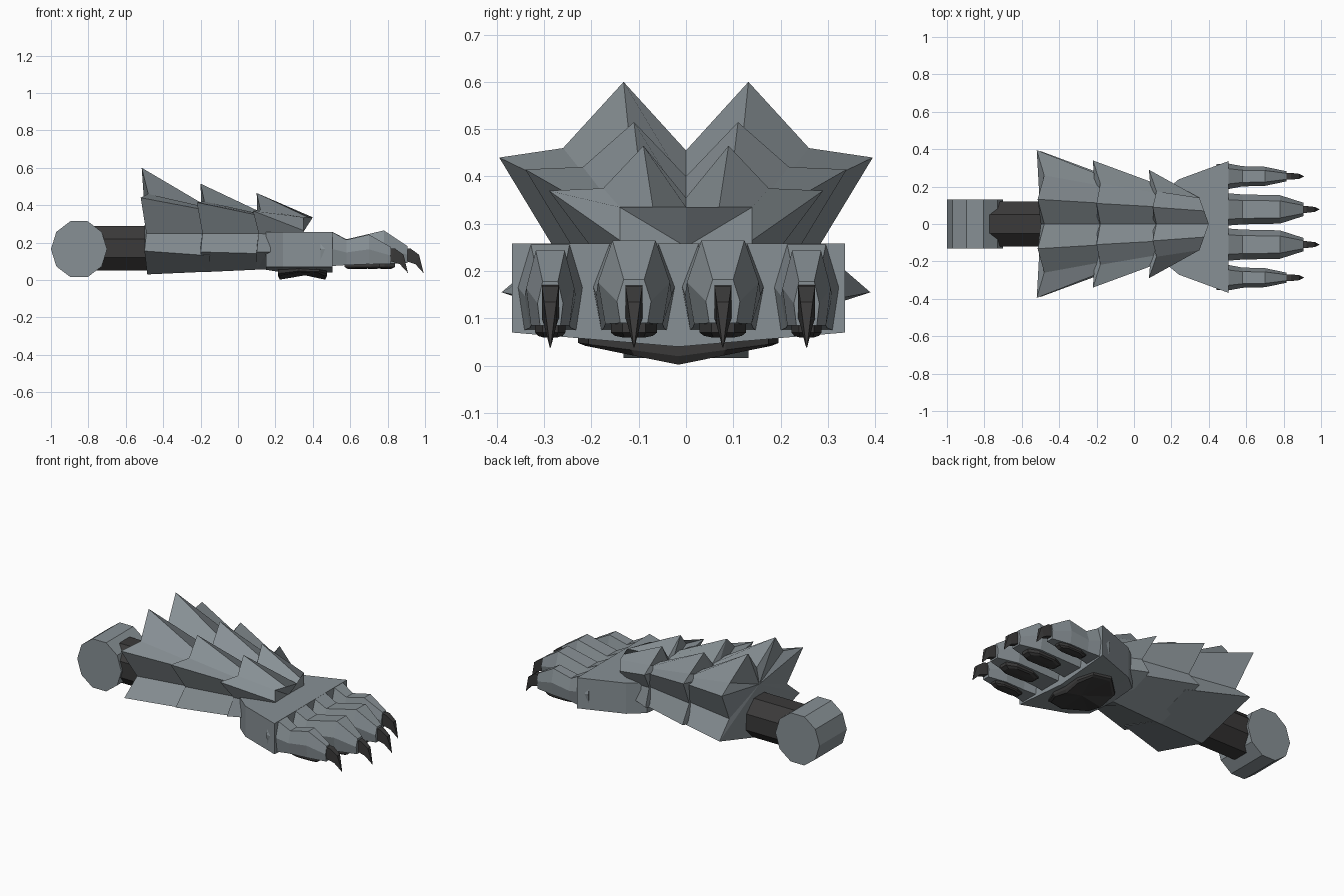
import bpy, bmesh, math
from mathutils import Vector

if "Cube" in bpy.data.objects:
    bpy.data.objects.remove(bpy.data.objects["Cube"])


def material(name, rgb):
    m = bpy.data.materials.new(name)
    m.diffuse_color = (*rgb, 1)
    m.use_nodes = True
    m.node_tree.nodes["Principled BSDF"].inputs["Base Color"].default_value = m.diffuse_color
    return m


FUR = material("fur_grey", (0.245, 0.28, 0.30))
DARK = material("dark_grey", (0.043, 0.042, 0.042))
PAW_Y = -0.016  # the paw sits slightly off the arm axis


def loft(name, rings, mat):
    """Skin a list of equal-length rings; close both ends with a fan."""
    bm = bmesh.new()
    loops = [[bm.verts.new(p) for p in ring] for ring in rings]
    n = len(rings[0])
    for a, b in zip(loops, loops[1:]):
        for i in range(n):
            j = (i + 1) % n
            bm.faces.new((a[i], a[j], b[j], b[i]))
    for ring in (loops[0], loops[-1]):
        mid = bm.verts.new(sum((v.co for v in ring), Vector()) / n)
        for i in range(n):
            bm.faces.new((ring[i], ring[(i + 1) % n], mid))
    bmesh.ops.remove_doubles(bm, verts=bm.verts, dist=1e-5)
    bmesh.ops.recalc_face_normals(bm, faces=bm.faces)
    me = bpy.data.meshes.new(name)
    bm.to_mesh(me)
    bm.free()
    me.materials.append(mat)
    ob = bpy.data.objects.new(name, me)
    bpy.context.collection.objects.link(ob)
    return ob


# Elbow joint: ten-sided drum lying across the arm
def drum(y):
    return [(-0.85 + 0.15 * math.cos(math.tau * i / 10), y,
             0.165 + 0.157 * math.sin(math.tau * i / 10)) for i in range(10)]


loft("elbow_joint", [drum(-0.132), drum(0.132)], FUR)


# Arm rod: octagonal bar between elbow and forearm
def octagon(x):
    r = 0.12 / math.cos(math.pi / 8)
    return [(x, r * math.cos(math.tau * (i + .5) / 8),
             0.17 + r * math.sin(math.tau * (i + .5) / 8)) for i in range(8)]


loft("arm_rod", [octagon(-0.84), octagon(-0.40)], DARK)


# Forearm: three overlapping tiers of swept-back spikes.
# Half profiles run from top centre to bottom centre as (x, y, z).
def mirrored(half):
    return half + [(x, -y, z) for x, y, z in reversed(half[1:-1])]


tiers = {
    "rear": (
        [(-.48, 0, .455), (-.515, .132, .60), (-.48, .26, .46), (-.52, .395, .44),
         (-.49, .28, .25), (-.50, .39, .155), (-.485, 0, .03)],
        [(-.15, 0, .38), (-.15, .11, .385), (-.15, .2, .385), (-.15, .25, .37),
         (-.15, .22, .25), (-.15, .26, .13), (-.15, 0, .045)]),
    "middle": (
        [(-.18, 0, .40), (-.20, .11, .515), (-.18, .218, .42), (-.22, .34, .415),
         (-.19, .24, .25), (-.20, .32, .15), (-.19, 0, .042)],
        [(.16, 0, .335), (.16, .09, .345), (.16, .16, .345), (.16, .2, .335),
         (.16, .18, .25), (.16, .20, .14), (.16, 0, .058)]),
    "front": (
        [(.12, 0, .355), (.10, .09, .465), (.12, .175, .375), (.08, .29, .37),
         (.11, .20, .25), (.10, .25, .15), (.10, 0, .055)],
        [(.40, 0, .335), (.375, .07, .335), (.35, .14, .335), (.35, .14, .265),
         (.35, .14, .22), (.30, .16, .15), (.30, 0, .07)]),
}
for label, (rear, front) in tiers.items():
    loft(f"forearm_spikes_{label}", [mirrored(rear), mirrored(front)], FUR)


# Palm: widening block with a shallow keel underneath
def palm_ring(x, w, keel):
    return [(x, PAW_Y + w, .258), (x, PAW_Y + w, .07), (x, PAW_Y, keel),
            (x, PAW_Y - w, .07), (x, PAW_Y - w, .258)]


loft("palm", [palm_ring(.15, .18, .055), palm_ring(.24, .255, .04),
              palm_ring(.505, .352, .04)], FUR)


# Pads: hexagons with a narrower underside
def pad(name, x0, x1, y, w, top, low, keel):
    L = x1 - x0
    plan = [(0, .5), (.25, 1), (.75, 1), (1, .5), (1, -.5), (.75, -1), (.25, -1), (0, -.5)]

    def ring(z, s, drop=0):
        return [(x0 + L * (.5 + (u - .5) * s), y + v * w * s,
                 z - drop * (1 - abs(v))) for u, v in plan]
    rings = [ring(top, 1), ring(low, 1), ring(keel + .008, .82, .008)]
    return loft(name, rings, DARK)


# Palm pad with a central ridge
def palm_pad_ring(z_side, z_mid, s):
    return [(.345 + dx * s, PAW_Y + y * s, z_side + (z_mid - z_side) * (1 - abs(y) / .212))
            for dx, y in ((-.13, 0), (-.13, .11), (-.02, .212), (.09, .19), (.13, .10),
                          (.13, 0), (.13, -.10), (.09, -.19), (-.02, -.212), (-.13, -.11))]


loft("palm_pad", [palm_pad_ring(.09, .08, 1), palm_pad_ring(.048, .02, 1),
                  palm_pad_ring(.042, .002, .93)], DARK)


# Toes: six-sided sections given as (x, half width, bottom, top)
def toe_ring(x, y, w, lo, hi):
    mid = lo + (hi - lo) * .5
    return [(x, y + .6 * w, hi), (x, y + w, mid), (x, y + .8 * w, lo),
            (x, y - .8 * w, lo), (x, y - w, mid), (x, y - .6 * w, hi)]


# Claws: curved, tapering hooks
def claw(name, x, y):
    stations = [(-.04, .018, .105, .175), (.02, .018, .10, .168),
                (.065, .013, .085, .135), (.108, .001, .038, .042)]
    loft(name, [[(x + dx + (.02 if z == hi and dx > 0 and w > .005 else 0), y + s * w, z)
                 for s, z in ((1, hi), (1, lo), (-1, lo), (-1, hi))]
                for dx, w, lo, hi in stations], DARK)


outer = [(.44, .066, .075, .256), (.505, .068, .075, .256), (.58, .054, .08, .215),
         (.70, .051, .085, .243), (.815, .027, .085, .178)]
inner = [(.44, .086, .075, .257), (.505, .086, .075, .257), (.58, .08, .08, .218),
         (.78, .076, .088, .265), (.905, .036, .09, .182)]
for side, s in (("left", 1), ("right", -1)):
    for kind, off, stations, px, pw, tip in (
            ("outer", .271, outer, (.57, .76), .032, .80),
            ("inner", .094, inner, (.61, .84), .049, .883)):
        y = PAW_Y + s * off
        loft(f"{kind}_toe_{side}", [toe_ring(x, y, w, lo, hi)
                                    for x, w, lo, hi in stations], FUR)
        pad(f"{kind}_toe_pad_{side}", *px, y, pw, .105, .07, .055)
        claw(f"{kind}_claw_{side}", tip, y)
